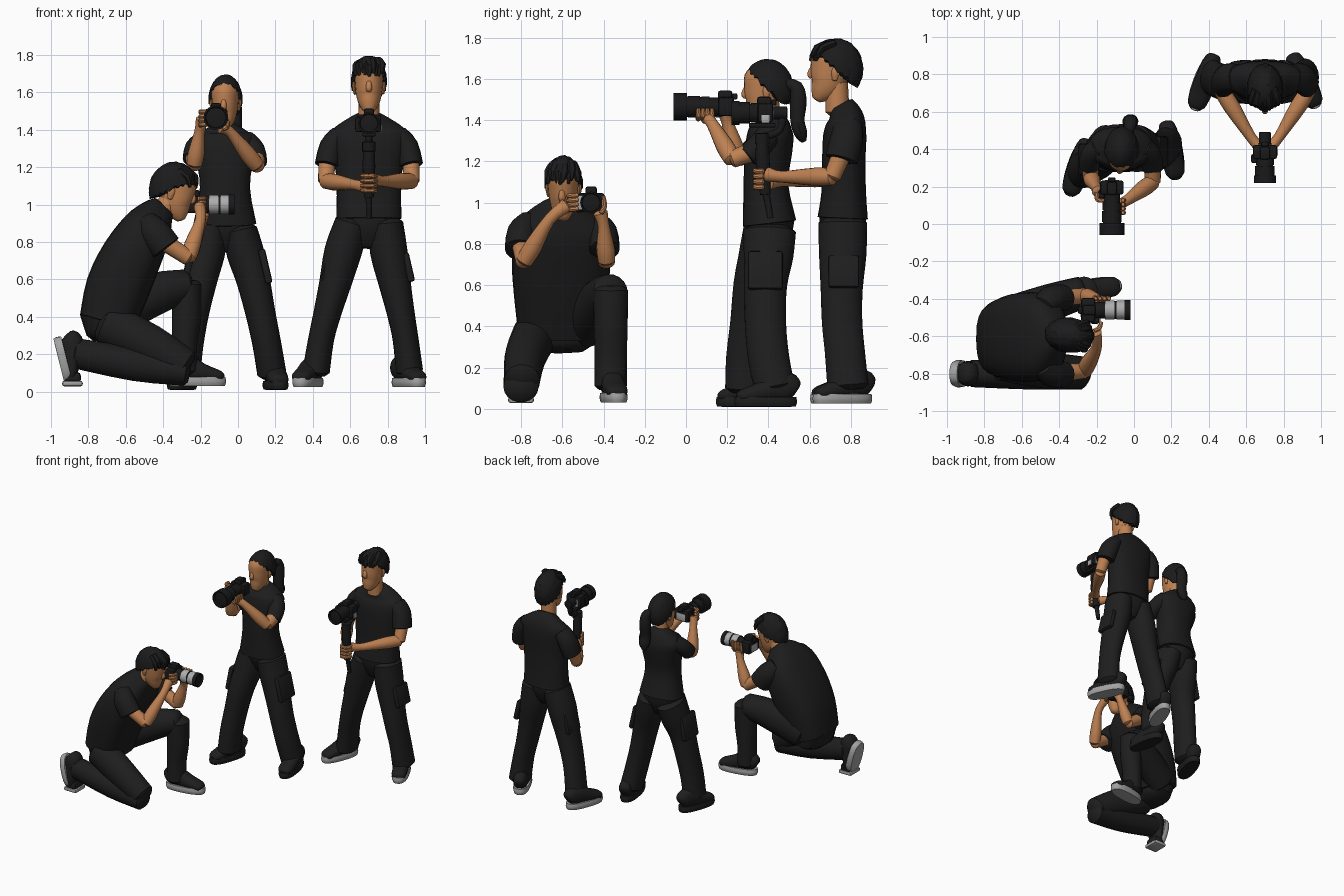
import bpy, bmesh, math, random
from mathutils import Vector, Matrix
random.seed(4)
I = Matrix.Identity(4)

def mat(name, c):
    m = bpy.data.materials.new(name)
    m.diffuse_color = (*c, 1)
    return m

SKIN = mat("skin", (.52, .22, .085))
SHIRT = mat("shirt black", (.012, .012, .012))
PANTS = mat("trouser black", (.013, .013, .013))
HAIR = mat("hair black", (.011, .011, .012))
SHOE = mat("shoe black", (.013, .013, .013))
SOLE = mat("sole grey", (.36, .36, .36))
CAM = mat("camera black", (.010, .010, .011))
LENS = mat("lens grey", (.42, .42, .42))

def make(name, bm, mats, M=I):
    bmesh.ops.recalc_face_normals(bm, faces=bm.faces)
    me = bpy.data.meshes.new(name)
    bm.to_mesh(me)
    bm.free()
    me.transform(M)
    for m in mats:
        me.materials.append(m)
    ob = bpy.data.objects.new(name, me)
    bpy.context.collection.objects.link(ob)
    return ob

def loft(name, rings, m, n=16, side=(1, 0, 0), p=2.0, M=I, sub=3, cap=.35):
    """Smooth skin through rings (x, y, z, radius along side, other radius)."""
    K = [list(r) + [r[3]] * (5 - len(r)) for r in rings]
    K = [K[0]] + K + [K[-1]]
    S = []
    for i in range(1, len(K) - 2):
        for j in range(sub):
            t = j / sub
            S.append([.5 * (2*b + (c-a)*t + (2*a-5*b+4*c-d)*t*t + (3*b-a-3*c+d)*t**3)
                      for a, b, c, d in zip(*K[i-1:i+3])])
    S.append(K[-1])
    C = [Vector(s[:3]) for s in S]
    T = [(C[min(i+1, len(C)-1)] - C[max(i-1, 0)]).normalized() for i in range(len(C))]
    A = [(c, t, s[3], s[4]) for c, t, s in zip(C, T, S)]
    e0 = A[0][1] * -cap * min(S[0][3:5])
    e1 = A[-1][1] * cap * min(S[-1][3:5])
    if cap:   # rounded ends
        c, t, a, b = A[0]
        A.insert(0, (c + e0 * .75, t, a * .72, b * .72))
        c, t, a, b = A[-1]
        A.append((c + e1 * .75, t, a * .72, b * .72))
    bm = bmesh.new()
    f = lambda v: math.copysign(abs(v) ** (2 / p), v)
    R = []
    for c, t, a, b in A:
        u = Vector(side)
        u = (u - t * u.dot(t)).normalized()
        v = t.cross(u)
        R.append([bm.verts.new(c + u*a*f(math.cos(k*math.tau/n)) + v*b*f(math.sin(k*math.tau/n)))
                  for k in range(n)])
    for r, q in zip(R, R[1:]):
        for k in range(n):
            bm.faces.new((r[k], r[(k+1) % n], q[(k+1) % n], q[k]))
    for r, c in ((R[0], C[0] + e0), (R[-1], C[-1] + e1)):
        pole = bm.verts.new(c)
        for k in range(n):
            bm.faces.new((r[k], r[(k+1) % n], pole))
    return make(name, bm, [m], M)

def box(name, loc, size, m, M=I, bev=.008):
    bm = bmesh.new()
    bmesh.ops.create_cube(bm, size=1)
    bmesh.ops.scale(bm, vec=size, verts=bm.verts)
    bmesh.ops.bevel(bm, geom=bm.edges[:], offset=bev, segments=2, affect='EDGES', profile=.5)
    bmesh.ops.translate(bm, vec=loc, verts=bm.verts)
    return make(name, bm, [m], M)

def lens(name, segs, M, n=28):
    """Barrel along -y from segments (start, end, radius, material slot)."""
    bm = bmesh.new()
    prof = [(d, r, s) for a, b, r, s in segs for d, r, s in ((a, r, s), (b, r, s))]
    d, r, s = prof[-1]
    prof += [(d, r * .86, 0), (d - .012, r * .8, 0), (d - .008, r * .3, 0)]
    R = [[bm.verts.new((r*math.cos(k*math.tau/n), -d, r*math.sin(k*math.tau/n))) for k in range(n)]
         for d, r, s in prof]
    for i in range(len(R) - 1):
        for k in range(n):
            q = bm.faces.new((R[i][k], R[i][(k+1) % n], R[i+1][(k+1) % n], R[i+1][k]))
            q.material_index = prof[i+1][2] if prof[i][2] == prof[i+1][2] else 0
    bm.faces.new(R[0])
    bm.faces.new(R[-1])
    return make(name, bm, [CAM, LENS], M)

def frame(loc, yaw=0, pitch=0, roll=0):
    rot = [Matrix.Rotation(math.radians(a), 4, x) for a, x in ((yaw, 'Z'), (pitch, 'X'), (roll, 'Y'))]
    return Matrix.Translation(loc) @ rot[0] @ rot[1] @ rot[2]

def camera(name, M, segs, w=.13):
    box(name + "_body", (0, 0, 0), (w, .075, .092), CAM, M, .012)
    box(name + "_finder_hump", (0, -.005, .056), (.055, .07, .045), CAM, M, .012)
    box(name + "_grip", (-w/2 + .008, -.035, -.008), (.034, .05, .08), CAM, M, .012)
    box(name + "_eyepiece", (0, .042, .05), (.04, .025, .03), CAM, M)
    box(name + "_screen", (0, .0375, -.008), (.075, .006, .055), LENS, M, .002)
    lens(name + "_lens", segs, M)

def head(name, M, tufts=0, s=1.0):
    M = M @ Matrix.Scale(s, 4)
    loft(name + "_face", [(0, -.078, -.143, .03, .03), (0, -.058, -.115, .05, .058),
         (0, -.03, -.07, .067, .083), (0, -.012, 0, .075, .098), (0, -.002, .06, .076, .100),
         (0, .008, .11, .05, .065)], SKIN, 20, M=M)
    loft(name + "_nose", [(0, -.098, .015, .012, .008), (0, -.110, -.022, .017, .016),
         (0, -.104, -.04, .014, .012)], SKIN, 10, M=M)
    for sx in (-1, 1):
        loft(name + "_ear", [(sx*.074, .008, -.055, .008, .012), (sx*.081, .012, -.02, .009, .02),
             (sx*.080, .014, .005, .008, .015)], SKIN, 8, M=M)
    # hair cap: vertices under the sloping hairline are tucked inside the head
    bm = bmesh.new()
    bmesh.ops.create_icosphere(bm, subdivisions=4, radius=1)
    for v in bm.verts:
        d = v.co.copy()
        k = 1 + random.uniform(-.02, .035) * (1 if tufts else .4)
        if d.z < max(-.62, -.10 - (.75 if tufts else .95) * d.y):
            k = .5
        v.co = Vector((d.x * .096, d.y * .130 + .013, d.z * .147)) * k
    make(name + "_hair", bm, [HAIR], M)
    for i in range(tufts):   # overlapping fringe over the forehead
        x = -.066 + .132 * i / (tufts - 1)
        y = -.088 + abs(x) * .5
        z = .07 + random.uniform(-.008, .01)
        loft(name + "_lock", [(x*.7, y+.06, z+.045, .026, .02), (x, y+.002, z+.022, .026, .02),
             (x*1.08+random.uniform(-.01, .01), y-.02, z-.022, .009)], HAIR, 7, M=M, sub=2)

def shoe(name, M, sole):
    M = M @ Matrix.Diagonal((1.1, 1, 1.08, 1))
    loft(name + "_upper", [(0, .05, .075, .038, .05), (0, .02, .09, .047, .065), (0, -.05, .085, .05, .062),
         (0, -.12, .066, .052, .044), (0, -.2, .05, .047, .03), (0, -.225, .045, .033, .02)], SHOE, M=M, p=2.3)
    loft(name + "_sole", [(0, -.09, 0, .05, .148), (0, -.09, .02, .056, .154), (0, -.09, .044, .053, .151)],
         sole, 28, p=2.5, M=M, cap=.01)

def arm(name, shoulder, elbow, wrist, hand, side):
    loft(name + "_upper", [(*shoulder, .048), (*elbow, .042)], SKIN, side=side)
    w, e = Vector(wrist), Vector(elbow)
    loft(name + "_forearm", [(*e, .041), (*e.lerp(w, .35), .044), (*w, .028), (*hand, .036, .032)], SKIN, side=side)

def fingers(name, a, b, c, step):
    for i in range(4):
        o = Vector(step) * i
        loft(name, [(*(Vector(q) + o), r) for q, r in ((a, .013), (b, .013), (c, .01))], SKIN, 8, side=(.3, .5, .8))

# ---------- standing man with stabiliser ----------
head("tall_man_head", frame((.70, .713, 1.648)), 9)
loft("tall_man_neck", [(.70, .735, 1.44, .058), (.70, .73, 1.58, .055)], SKIN)
loft("tall_man_shirt", [(.70, .76, .925, .175, .122), (.70, .765, 1.05, .172, .108), (.70, .765, 1.2, .18, .105),
     (.70, .77, 1.32, .20, .105), (.70, .778, 1.39, .205, .092), (.70, .77, 1.435, .145, .078),
     (.70, .752, 1.475, .066, .06)], SHIRT, 24, p=2.3, cap=.08)
loft("tall_man_hips", [(.70, .76, .80, .10, .075), (.70, .76, .87, .155, .105), (.70, .76, .94, .165, .115)],
     PANTS, 20, cap=.5)
LEG = [(.09, .9, .093, .118, .76), (.115, .75, .1, .115, .76), (.15, .58, .086, .102, .755),
       (.185, .42, .074, .098, .757), (.213, .28, .069, .097, .77), (.235, .11, .073, .1, .785)]
for s, k in ((-1, 1.2), (1, .92)):
    loft("tall_man_trouser_leg", [(.70 + s*d*(k if z < .8 else 1), y, z, a, b) for d, z, a, b, y in LEG], PANTS, 20)
    loft("tall_man_sleeve", [(.70 + s*.15, .785, 1.375, .055, .07), (.70 + s*.198, .78, 1.31, .066, .08),
         (.70 + s*.224, .755, 1.21, .066, .08)], SHIRT, cap=.1)
    arm("tall_man_arm", (.70+s*.222, .765, 1.26), (.70+s*.230, .71, 1.125), (.70+s*.075, .465, 1.115 + s*.01),
        (.70+s*.02, .40, 1.115 + s*.02), (0, 0, 1))
    box("tall_man_cargo_pocket", (0, 0, 0), (.04, .15, .16), PANTS,
        frame((.70 + s*(.222 if s < 0 else .21), .765, .665), 0, 0, s * -13), .014)
    fingers("tall_man_finger", (.70+s*.035, .375, 1.075), (.70+s*.02, .335, 1.075), (.70-s*.02, .34, 1.075),
            (0, 0, .026))
shoe("tall_man_shoe_right", frame((.405, .835, .025), -20), SOLE)
shoe("tall_man_shoe_left", frame((.875, .84, .025), 25), SOLE)
camera("stabiliser_camera", frame((.70, .385, 1.435)),
       [(.03, .07, .048, 0), (.07, .075, .044, 0), (.075, .125, .052, 0), (.125, .165, .058, 0)])
box("stabiliser_camera_side_plate", (.767, .385, 1.405), (.006, .04, .04), LENS, bev=.002)
loft("stabiliser_tail", [(.70, .41, .925, .015), (.70, .385, 1.06, .018)], CAM, cap=.05)
loft("stabiliser_handle", [(.70, .385, 1.04, .026), (.70, .372, 1.2, .034), (.70, .37, 1.29, .03)], CAM, cap=.05)
loft("stabiliser_pan_motor", [(.70, .37, 1.285, .036), (.70, .37, 1.335, .036)], CAM, cap=.05)
loft("stabiliser_arm", [(.70, .38, 1.32, .02), (.70, .455, 1.35, .018), (.70, .47, 1.44, .022)], CAM, 10)
loft("stabiliser_roll_motor", [(.70, .42, 1.435, .032), (.70, .49, 1.435, .032)], CAM, cap=.05)
box("stabiliser_plate", (.70, .37, 1.375), (.07, .13, .02), CAM, bev=.004)

# ---------- standing woman with long lens ----------
head("woman_head", frame((-.068, .385, 1.555), -5, 4), 0, .95)
loft("woman_neck", [(-.07, .41, 1.39, .048), (-.068, .405, 1.5, .046)], SKIN)
loft("woman_ponytail", [(-.03, .48, 1.575, .025), (-.02, .535, 1.56, .034), (-.02, .545, 1.49, .042, .042),
     (-.02, .54, 1.40, .04, .036), (-.02, .555, 1.34, .042, .034), (-.03, .57, 1.30, .016)], HAIR, 10)
loft("woman_shirt", [(-.07, .405, .9, .168, .13), (-.07, .387, 1.09, .134, .108), (-.07, .40, 1.25, .155, .115),
     (-.07, .412, 1.34, .17, .11), (-.07, .418, 1.385, .13, .085), (-.07, .412, 1.43, .056, .052)],
     SHIRT, 24, p=2.3, cap=.08)
loft("woman_hips", [(-.07, .405, .78, .09, .075), (-.07, .405, .85, .14, .108), (-.07, .405, .92, .155, .122)],
     PANTS, 20, cap=.5)
loft("woman_trouser_left", [(.01, .405, .86, .093, .128), (.04, .4, .74, .1, .12), (.08, .385, .6, .09, .105),
     (.12, .385, .42, .08, .1), (.155, .40, .25, .077, .1), (.18, .43, .1, .078, .098)], PANTS, 20)
loft("woman_trouser_right", [(-.15, .405, .86, .093, .128), (-.17, .375, .74, .1, .12), (-.2, .335, .6, .09, .105),
     (-.235, .315, .42, .08, .1), (-.262, .295, .25, .077, .1), (-.278, .29, .1, .078, .1)], PANTS, 20)
box("woman_cargo_pocket", (0, 0, 0), (.04, .17, .19), PANTS, frame((.145, .385, .67), 0, 0, -13), .014)
box("woman_cargo_pocket", (0, 0, 0), (.04, .17, .19), PANTS, frame((-.265, .345, .67), 0, 0, 11), .014)
shoe("woman_shoe_left", frame((.185, .475, .01), 10), SHOE)
shoe("woman_shoe_right", frame((-.272, .38, .01), -18), SHOE)
loft("woman_sleeve_left", [(.045, .415, 1.345, .05, .06), (.085, .37, 1.29, .06), (.1, .30, 1.225, .056)], SHIRT, cap=.1)
loft("woman_sleeve_right", [(-.185, .415, 1.345, .05, .06), (-.225, .37, 1.3, .06), (-.24, .31, 1.24, .056)], SHIRT, cap=.1)
arm("woman_arm_left", (.1, .33, 1.25), (.10, .225, 1.21), (-.04, .125, 1.385), (-.09, .10, 1.415), (0, 0, 1))
arm("woman_arm_right", (-.235, .33, 1.26), (-.232, .25, 1.215), (-.205, .20, 1.39), (-.19, .175, 1.455), (1, 0, 0))
fingers("woman_finger_left", (-.08, .06, 1.405), (-.055, .06, 1.42), (-.06, .06, 1.455), (0, .022, 0))
fingers("woman_finger_right", (-.20, .165, 1.425), (-.195, .13, 1.427), (-.16, .125, 1.43), (0, 0, .023))
camera("woman_camera", frame((-.118, .195, 1.465)),
       [(.03, .08, .044, 0), (.08, .12, .050, 0), (.12, .126, .046, 0), (.126, .185, .052, 0),
        (.185, .19, .049, 0), (.19, .255, .066, 0)], .125)

# ---------- kneeling man, facing +x ----------
Y = (0, 1, 0)
head("kneeling_man_head", frame((-.335, -.595, 1.08), 86, 18), 8, .98)
loft("kneeling_man_neck", [(-.43, -.6, .93, .06), (-.355, -.595, 1.03, .056)], SKIN, side=Y)
loft("kneeling_man_shirt", [(-.70, -.615, .37, .20, .15), (-.645, -.61, .55, .225, .17), (-.57, -.605, .72, .24, .162),
     (-.485, -.6, .87, .225, .135), (-.435, -.6, .945, .15, .1), (-.395, -.6, .99, .066, .066)],
     SHIRT, 24, side=Y, p=2.7, cap=.08)
loft("kneeling_man_hips", [(-.69, -.62, .31, .17, .12), (-.70, -.62, .42, .19, .145)], PANTS, 20, side=Y, p=2.3)
loft("kneeling_man_thigh_right", [(-.70, -.73, .36, .11, .12), (-.47, -.78, .25, .1, .11),
     (-.285, -.795, .135, .088, .095)], PANTS, 18, side=Y)
loft("kneeling_man_shin_right", [(-.28, -.80, .105, .085, .075), (-.55, -.80, .145, .085, .09),
     (-.87, -.80, .205, .072, .082)], PANTS, 18, side=Y)
loft("kneeling_man_thigh_left", [(-.68, -.5, .41, .11, .125), (-.45, -.42, .52, .1, .115),
     (-.275, -.365, .57, .086, .085)], PANTS, 18, side=Y)
loft("kneeling_man_shin_left", [(-.268, -.365, .575, .084, .075), (-.275, -.365, .4, .082, .08),
     (-.285, -.365, .25, .078, .068), (-.285, -.365, .11, .078, .072)], PANTS, 18, side=Y)
shoe("kneeling_man_shoe_left", frame((-.305, -.365, .03), 99), SOLE)
# rear shoe stands on its toes with the sole facing back
t, up = Vector((.24, 0, -.971)), Vector((.971, 0, .24))
shoe("kneeling_man_shoe_right", Matrix.Translation((-.975, -.80, .235)) @
     Matrix(((-t).cross(up), -t, up)).transposed().to_4x4() @ Matrix.Diagonal((1.2, .84, .9, 1)), SOLE)
box("kneeling_man_bent_toe", (-.885, -.80, .075), (.09, .115, .06), SHOE, bev=.02)
box("kneeling_man_toe_sole", (-.885, -.80, .043), (.11, .125, .03), SOLE, bev=.012)
for s, y in ((-1, -.80), (1, -.40)):
    loft("kneeling_man_sleeve", [(-.49, y - s*.045, .905, .06, .065), (-.445, y - s*.005, .85, .074, .082),
         (-.385, y + s*.005, .77, .073, .084)], SHIRT, side=Y, cap=.1)
arm("kneeling_man_arm_right", (-.41, -.80, .81), (-.265, -.785, .715), (-.20, -.66, .92), (-.205, -.58, .985), Y)
arm("kneeling_man_arm_left", (-.41, -.395, .81), (-.265, -.385, .715), (-.2, -.40, .89), (-.185, -.415, .95), Y)
fingers("kneeling_man_finger_right", (-.21, -.57, .965), (-.185, -.555, .967), (-.175, -.525, .97), (0, 0, .022))
fingers("kneeling_man_finger_left", (-.215, -.41, .95), (-.21, -.395, .985), (-.205, -.40, 1.03), (.024, 0, 0))
camera("kneeling_man_camera", frame((-.245, -.46, 1.0), 90),
       [(.03, .09, .044, 0), (.09, .14, .05, 1), (.14, .152, .047, 0), (.152, .195, .05, 1), (.195, .225, .053, 0)])
box("kneeling_man_camera_grip_plate", (-.184, -.517, 1.0), (.008, .03, .07), LENS, bev=.002)

# smooth shading with crisp edges
bpy.ops.object.select_all(action='SELECT')
bpy.context.view_layer.objects.active = bpy.context.selected_objects[0]
bpy.ops.object.shade_smooth_by_angle(angle=math.radians(40))
